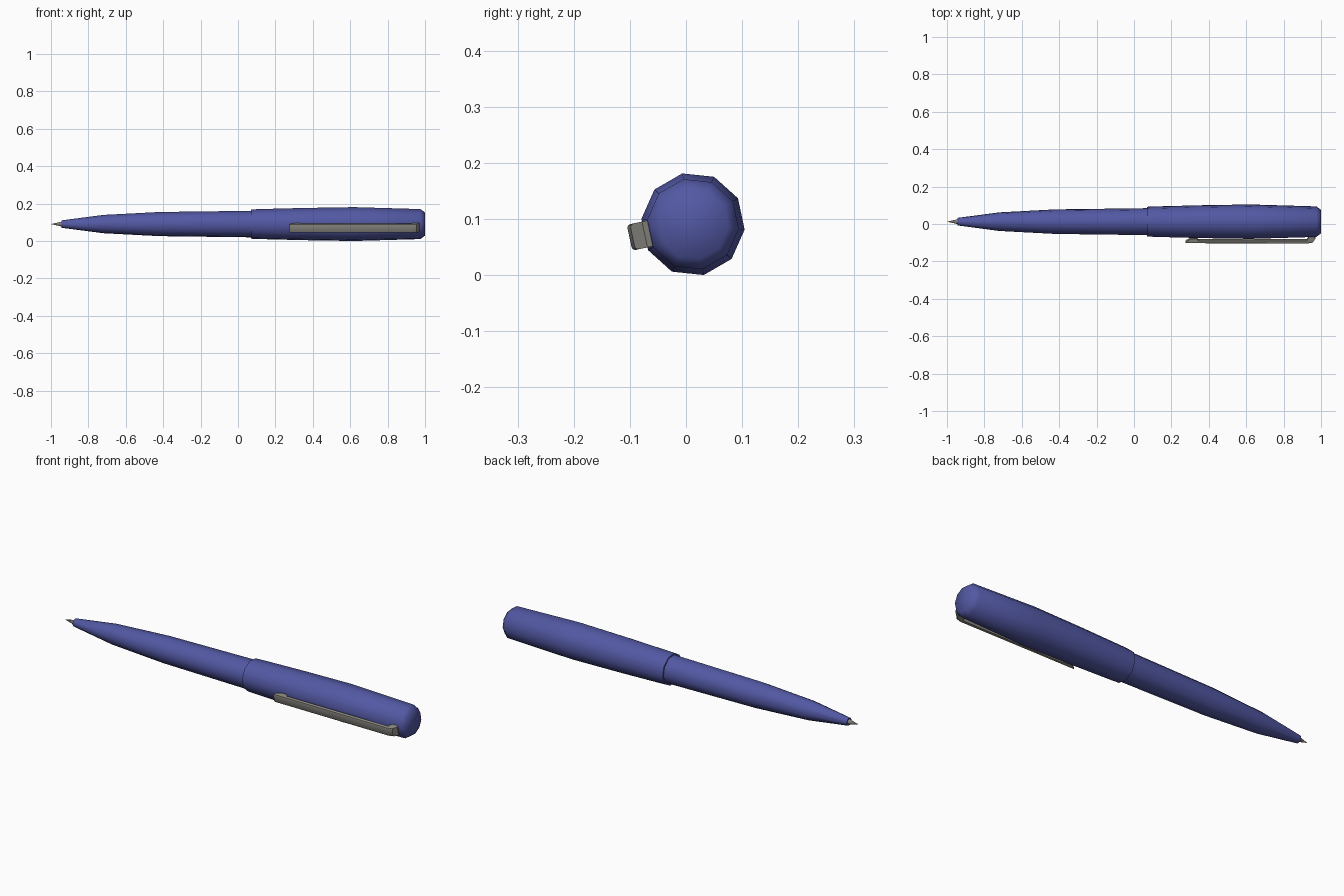
import bpy, bmesh, math
from mathutils import Vector

if "Cube" in bpy.data.objects:
    bpy.data.objects.remove(bpy.data.objects["Cube"])

CY, CZ = 0.0125, 0.0906      # pen axis
SIDES, PHASE = 10, 66        # ten-sided barrel, slightly rolled


def material(name, rgb):
    m = bpy.data.materials.new(name)
    m.diffuse_color = (*rgb, 1)
    m.use_nodes = True
    m.node_tree.nodes["Principled BSDF"].inputs["Base Color"].default_value = m.diffuse_color
    return m


blue = material("blue plastic", (0.085, 0.098, 0.37))
metal = material("grey metal", (0.25, 0.24, 0.215))


def finish(bm, name, mat, angle):
    bmesh.ops.recalc_face_normals(bm, faces=bm.faces)
    me = bpy.data.meshes.new(name)
    bm.to_mesh(me)
    bm.free()
    ob = bpy.data.objects.new(name, me)
    bpy.context.collection.objects.link(ob)
    me.materials.append(mat)
    bpy.ops.object.select_all(action='DESELECT')
    ob.select_set(True)
    bpy.context.view_layer.objects.active = ob
    bpy.ops.object.shade_smooth_by_angle(angle=math.radians(angle))
    return ob


def turned(name, profile, mat, angle=50):
    """Lathe (x, radius) points around the pen axis; radius 0 is a point."""
    bm = bmesh.new()
    rings = []
    for x, r in profile:
        n = SIDES if r > 0 else 1
        rings.append([bm.verts.new((x,
                      CY + r * math.cos(math.radians(PHASE + 360 * k / SIDES)),
                      CZ + r * math.sin(math.radians(PHASE + 360 * k / SIDES))))
                      for k in range(n)])
    for a, b in zip(rings, rings[1:]):
        for k in range(SIDES):
            j = (k + 1) % SIDES
            if len(a) == 1:
                bm.faces.new((a[0], b[j], b[k]))
            elif len(b) == 1:
                bm.faces.new((a[k], a[j], b[0]))
            else:
                bm.faces.new((a[k], a[j], b[j], b[k]))
    for ring in (rings[0], rings[-1]):
        if len(ring) > 1:
            bm.faces.new(ring)
    return finish(bm, name, mat, angle)


# writing point
turned("writing_tip", [(-1.0, 0), (-0.935, 0.015)], metal)

# tapered lower barrel
turned("lower_barrel", [(-0.945, 0.020), (-0.72, 0.050), (-0.42, 0.066),
                        (0.08, 0.0725)], blue)

# wider upper barrel with rounded end
turned("upper_barrel", [(0.07, 0.080), (0.12, 0.082), (0.35, 0.088),
                        (0.62, 0.0925), (0.975, 0.082), (1.0, 0.063)], blue, 75)

# pocket clip: side profile (x, distance from axis) extruded to its width
N = Vector((0, math.cos(math.radians(192)), math.sin(math.radians(192))))
T = Vector((0, -N.z, N.y))
side = [(0.275, 0.114), (0.93, 0.1157), (0.955, 0.110), (0.97, 0.088),
        (0.965, 0.076), (0.935, 0.076), (0.925, 0.101), (0.345, 0.101),
        (0.335, 0.089), (0.305, 0.089), (0.275, 0.108)]
bm = bmesh.new()
axis = Vector((0, CY, CZ))
base = bm.faces.new([bm.verts.new(axis + Vector((x, 0, 0)) + N * d - T * 0.0235)
                     for x, d in side])
ext = bmesh.ops.extrude_face_region(bm, geom=[base])
bmesh.ops.translate(bm, vec=T * 0.047,
                    verts=[v for v in ext["geom"] if isinstance(v, bmesh.types.BMVert)])
bmesh.ops.recalc_face_normals(bm, faces=bm.faces)
# soften the long outer edges
outer = [e for e in bm.edges
         if all((v.co - axis).dot(N) > 0.109 for v in e.verts)
         and abs(e.verts[0].co.x - e.verts[1].co.x) > 0.01]
bmesh.ops.bevel(bm, geom=outer, offset=0.006, segments=2, affect='EDGES', profile=0.5)
finish(bm, "pocket_clip", metal, 40)
